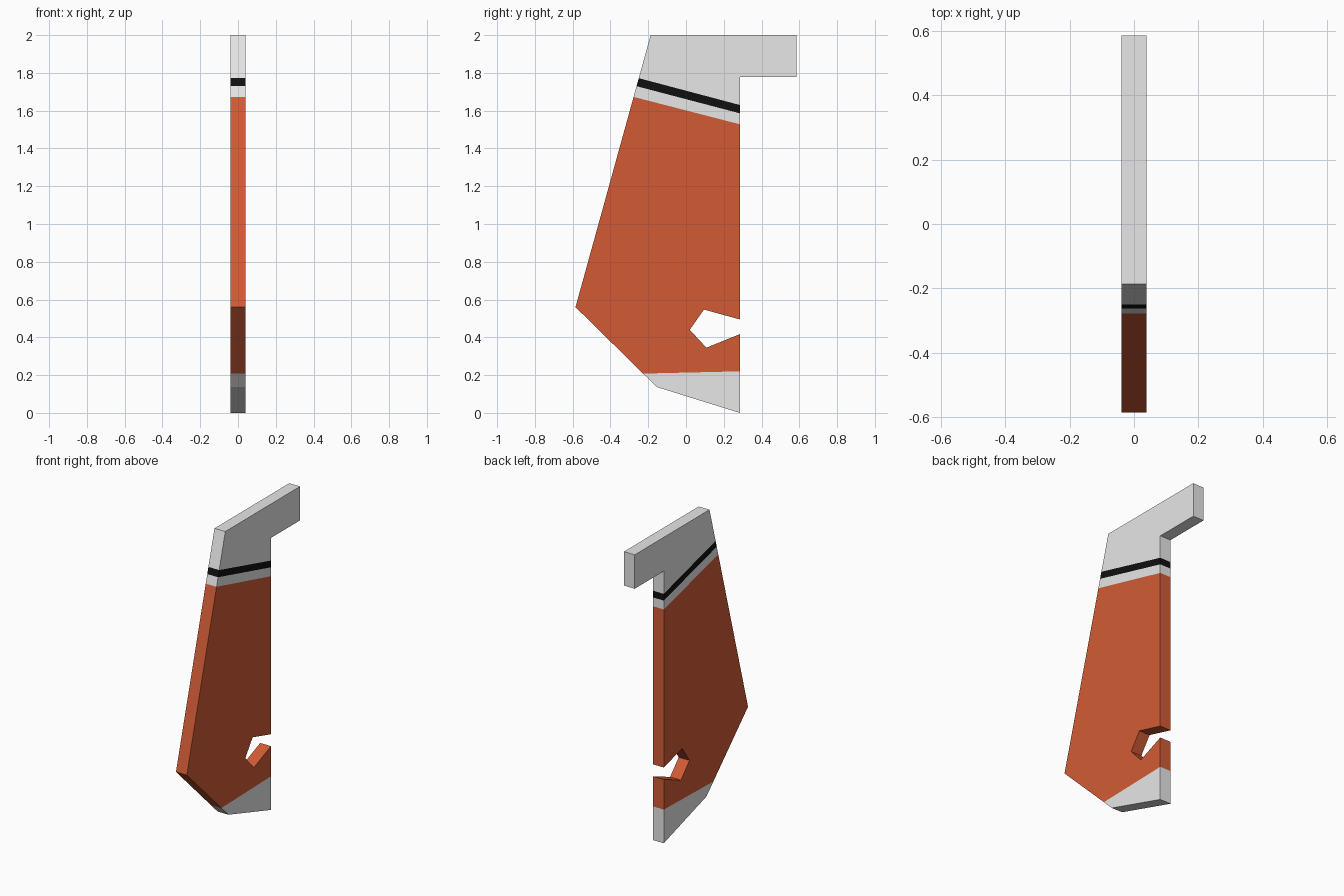
import bpy, bmesh
from mathutils import Vector

if "Cube" in bpy.data.objects:
    bpy.data.objects.remove(bpy.data.objects["Cube"])

HALF = 0.039  # half thickness of the plate

def material(name, rgb):
    m = bpy.data.materials.new(name)
    m.diffuse_color = (*rgb, 1.0)
    m.use_nodes = True
    m.node_tree.nodes["Principled BSDF"].inputs["Base Color"].default_value = m.diffuse_color
    return m

mats = [material("pale_grey", (0.8, 0.8, 0.8)),
        material("burnt_orange", (0.64, 0.105, 0.036)),
        material("black", (0.005, 0.005, 0.005))]
GREY, ORANGE, BLACK = range(3)

# Side outline (y, z), with the top hook and the side notch
profile = [(-0.187, 2.0), (0.585, 2.0), (0.585, 1.778), (0.285, 1.778),
           (0.285, 0.495), (0.095, 0.547), (0.02, 0.44), (0.108, 0.345),
           (0.285, 0.417), (0.285, 0.0), (-0.155, 0.137), (-0.585, 0.56)]

# Colour boundaries from bottom to top: (y0, z0, y1, z1)
cuts = [(-0.23, 0.208, 0.285, 0.22),
        (-0.278, 1.673, 0.285, 1.528),
        (-0.263, 1.73, 0.285, 1.586),
        (-0.25, 1.772, 0.285, 1.63)]
bands = [GREY, ORANGE, GREY, BLACK, GREY]

# Extrude the plate
bm = bmesh.new()
base = bm.faces.new([bm.verts.new((-HALF, y, z)) for y, z in profile])
ext = bmesh.ops.extrude_face_region(bm, geom=[base])
moved = [v for v in ext["geom"] if isinstance(v, bmesh.types.BMVert)]
bmesh.ops.translate(bm, verts=moved, vec=(2 * HALF, 0, 0))

# Cut the painted bands into the faces
for y0, z0, y1, z1 in cuts:
    bmesh.ops.bisect_plane(bm, geom=bm.verts[:] + bm.edges[:] + bm.faces[:],
                           plane_co=(0, y0, z0),
                           plane_no=Vector((0, z0 - z1, y1 - y0)).normalized())
bmesh.ops.recalc_face_normals(bm, faces=bm.faces[:])

# Colour by how many boundaries lie below each face
for f in bm.faces:
    c = f.calc_center_median()
    f.material_index = bands[sum(
        c.z > z0 + (z1 - z0) * (c.y - y0) / (y1 - y0) for y0, z0, y1, z1 in cuts)]

mesh = bpy.data.meshes.new("fin_plate")
bm.to_mesh(mesh)
bm.free()
for m in mats:
    mesh.materials.append(m)
bpy.context.collection.objects.link(bpy.data.objects.new("fin_plate", mesh))
